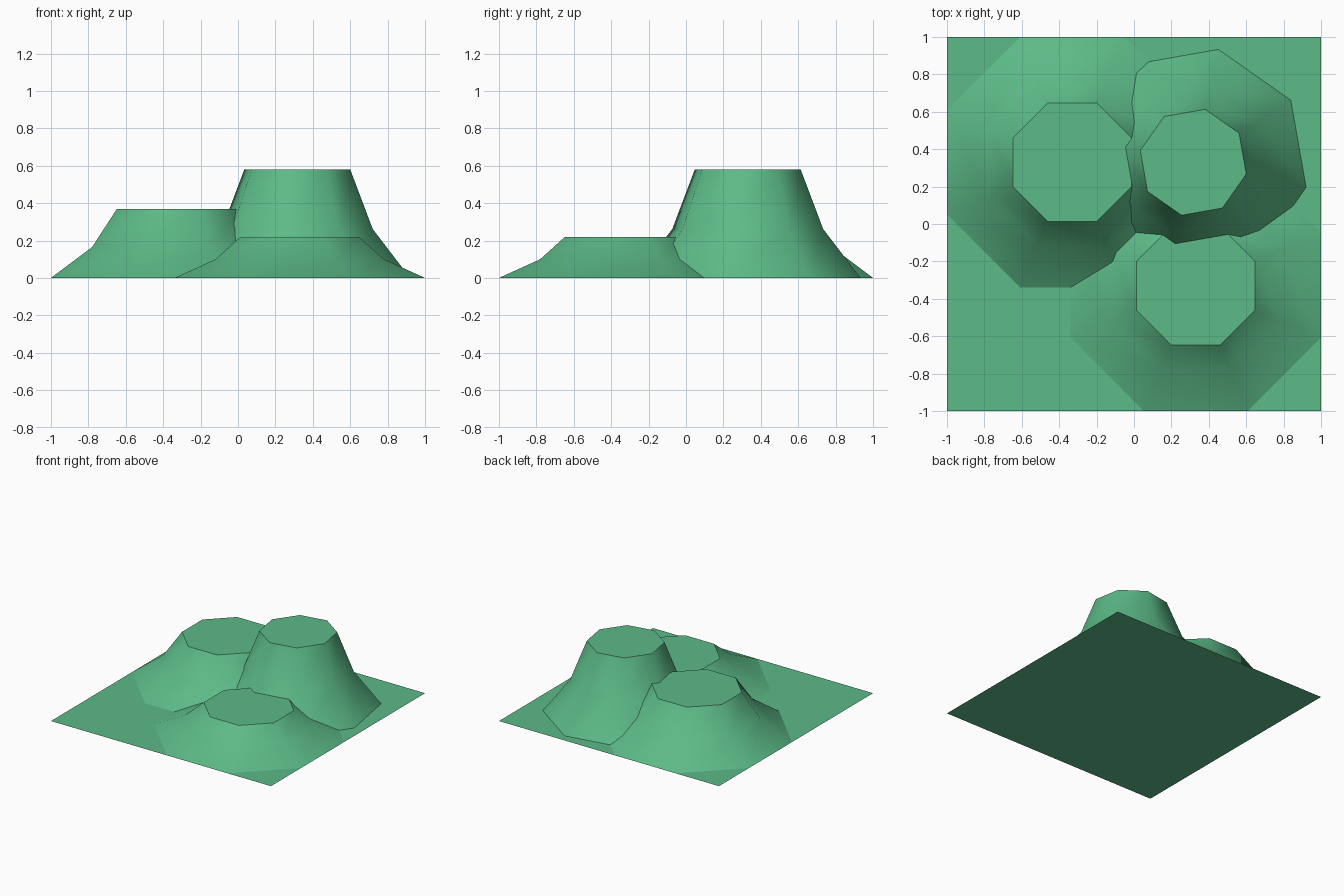
import bpy, bmesh, math

if "Cube" in bpy.data.objects:
    bpy.data.objects.remove(bpy.data.objects["Cube"])

# single grass colour
grass = bpy.data.materials.new("grass green")
grass.diffuse_color = (0.107, 0.491, 0.242, 1)
grass.use_nodes = True
grass.node_tree.nodes["Principled BSDF"].inputs["Base Color"].default_value = grass.diffuse_color


def finish(name, bm):
    mesh = bpy.data.meshes.new(name)
    bm.to_mesh(mesh)
    bm.free()
    mesh.materials.append(grass)
    obj = bpy.data.objects.new(name, mesh)
    bpy.context.collection.objects.link(obj)
    return obj


def hill(name, x, y, turn, rings):
    """Flared eight-sided mound: rings of (radius, height), flat top."""
    bm = bmesh.new()
    loops = []
    for r, z in rings:
        angles = [math.radians(turn + 45 * i) for i in range(8)]
        loops.append([bm.verts.new((x + r * math.cos(a), y + r * math.sin(a), z))
                      for a in angles])
    for lo, hi in zip(loops, loops[1:]):
        for i in range(8):
            j = (i + 1) % 8
            bm.faces.new((lo[i], lo[j], hi[j], hi[i])).smooth = True
    # flat cap with a crisp rim
    cap = bm.faces.new(loops[-1])
    for e in cap.edges:
        e.smooth = False
    finish(name, bm)


# ground sheet
bm = bmesh.new()
bmesh.ops.create_grid(bm, x_segments=1, y_segments=1, size=1)
finish("ground", bm)

# radius of an octagon with axis-aligned sides, from its half width
k = 1 / math.cos(math.pi / 8)
hill("middle_hill", -0.33, 0.33, 22.5, [(0.67 * k, 0), (0.45 * k, 0.165), (0.317 * k, 0.37)])
hill("low_hill", 0.33, -0.33, 22.5, [(0.67 * k, 0), (0.45 * k, 0.10), (0.317 * k, 0.22)])
hill("tall_hill", 0.317, 0.33, -12.5, [(0.618, 0), (0.413, 0.262), (0.29, 0.58)])
